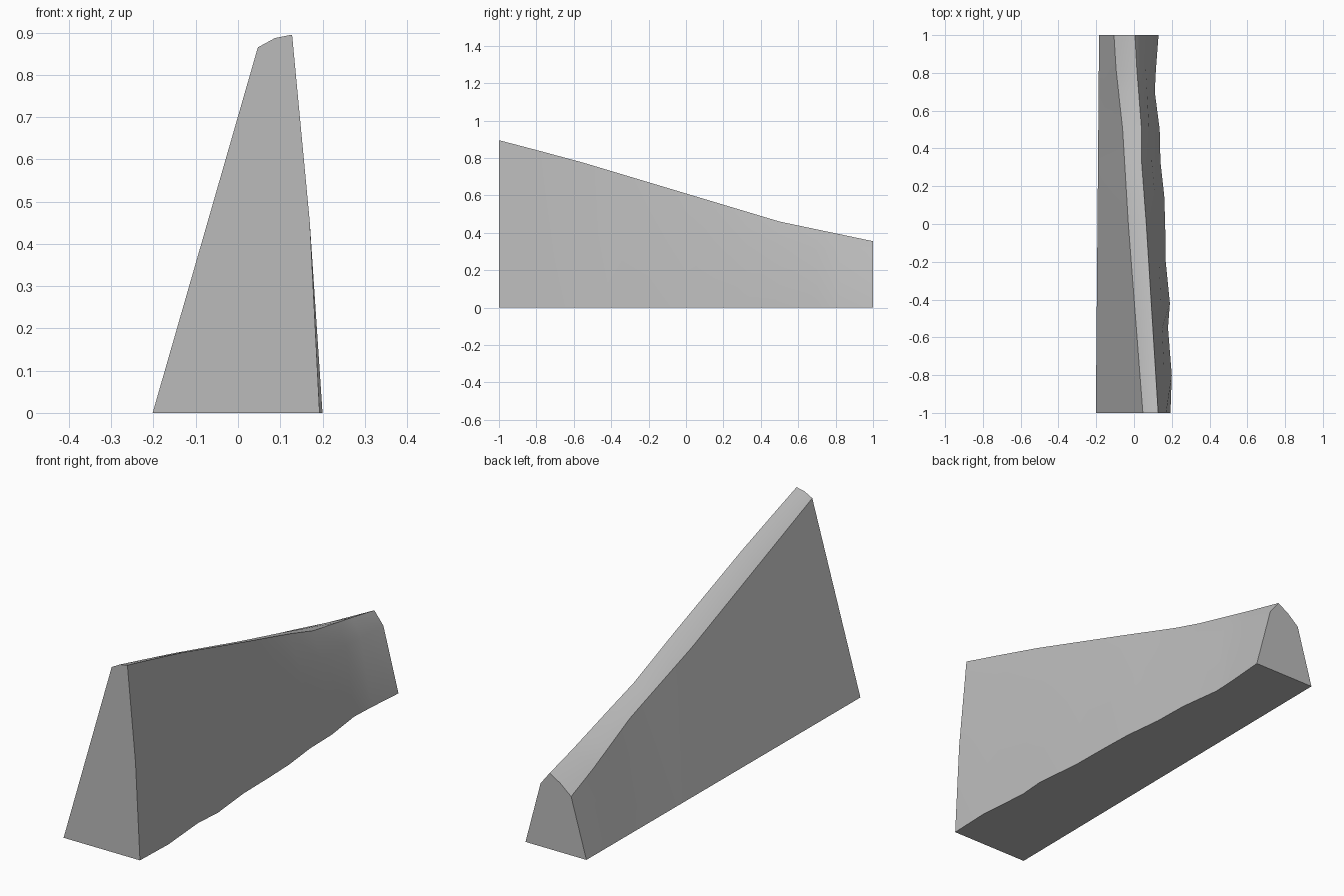
import bpy
import bmesh
import math

cube = bpy.data.objects.get("Cube")
if cube:
    bpy.data.objects.remove(cube, do_unlink=True)


def along(keys, y):
    """Linear interpolation of (y, value) keys along the length."""
    for (a, u), (b, v) in zip(keys, keys[1:]):
        if y <= b:
            return u + (v - u) * (y - a) / (b - a)
    return keys[-1][1]


# Guide lines running from front to back
base_right = [(-1, .193), (-.8, .2), (-.55, .18), (-.42, .19), (-.2, .168), (0, .165),
              (.15, .16), (.33, .14), (.5, .136), (.7, .11), (.82, .116), (1, .13)]
base_left = [(-1, -.202), (1, -.185)]
crest_x = [(-1, .128), (0, .065), (.33, .04), (.5, .04), (.82, .015), (1, .005)]
crest_z = [(-1, .895), (-.6, .79), (.5, .46), (1, .355)]
shoulder_x = [(-1, .047), (0, -.03), (.5, -.06), (.82, -.095), (1, -.106)]
shoulder_z = [(-1, .865), (0, .57), (.5, .438), (.82, .335), (1, .275)]
flank_x = [(-1, .17), (0, .123), (.5, .08), (1, .052)]
flank_z = [(-1, .45), (0, .34), (.5, .34), (1, .295)]


def section(y):
    """Cross-section of the wedge, from the left foot over the crest."""
    foot, sx, sz = along(base_left, y), along(shoulder_x, y), along(shoulder_z, y)
    cx, cz = along(crest_x, y), along(crest_z, y)
    return [(foot, 0),
            (foot + (sx - foot) * .58, sz * .58),
            (sx, sz),
            ((sx + cx) / 2, (sz + cz) / 2 + .007),
            (cx, cz),
            (along(flank_x, y), along(flank_z, y)),
            (along(base_right, y), 0)]


# Wedge body: skin the cross-sections and close the ends
bm = bmesh.new()
rings = [[bm.verts.new((x, y, z)) for x, z in section(y)] for y, _ in base_right]
for near, far in zip(rings, rings[1:]):
    for i in range(len(near)):
        j = (i + 1) % len(near)
        bm.faces.new((near[i], near[j], far[j], far[i]))
bm.faces.new(rings[0])
bm.faces.new(rings[-1])
bmesh.ops.recalc_face_normals(bm, faces=bm.faces)
mesh = bpy.data.meshes.new("wedge_body")
bm.to_mesh(mesh)
bm.free()
body = bpy.data.objects.new("wedge_body", mesh)
bpy.context.collection.objects.link(body)

# Plain grey surface
grey = bpy.data.materials.new("plain_grey")
grey.use_nodes = True
colour = (.5, .5, .5, 1)
grey.diffuse_color = colour
grey.node_tree.nodes["Principled BSDF"].inputs["Base Color"].default_value = colour
mesh.materials.append(grey)

# Smooth sides with sharp ridges and ends
bpy.ops.object.select_all(action="DESELECT")
body.select_set(True)
bpy.context.view_layer.objects.active = body
bpy.ops.object.shade_smooth_by_angle(angle=math.radians(30))
